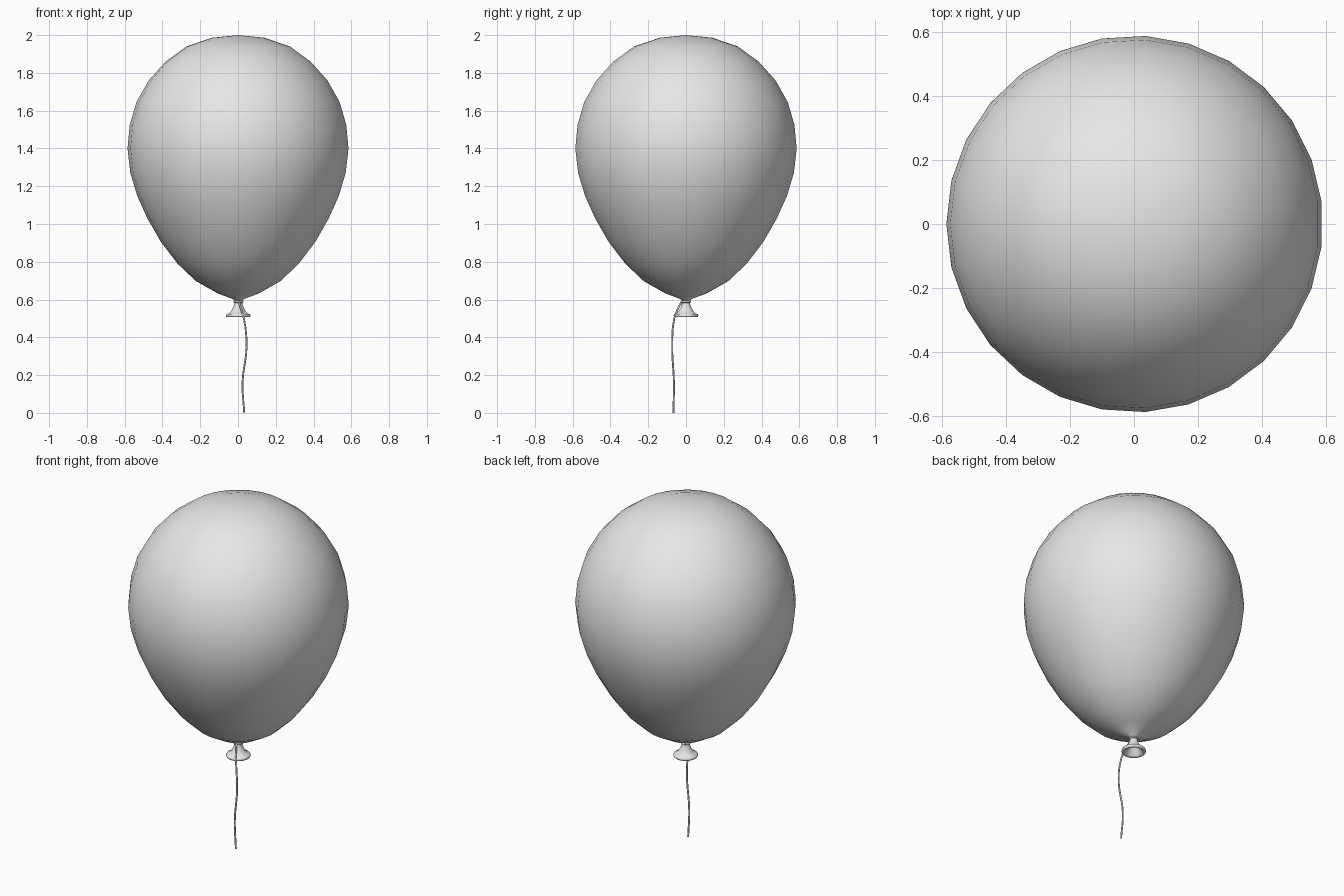
import bpy
import bmesh
from math import cos, sin, pi, tau

cube = bpy.data.objects.get("Cube")
if cube:
    bpy.data.objects.remove(cube, do_unlink=True)

grey = bpy.data.materials.new("light_grey")
grey.use_nodes = True
colour = (0.8, 0.8, 0.8, 1)
grey.diffuse_color = colour
grey.node_tree.nodes["Principled BSDF"].inputs["Base Color"].default_value = colour

SIDES = 27
CENTRE_X = 0.002


def add_object(name, data):
    obj = bpy.data.objects.new(name, data)
    bpy.context.collection.objects.link(obj)
    data.materials.append(grey)
    return obj


def lathe(name, profile, closed=False):
    """Turn (radius, height) points about the z axis; radius 0 makes a pole."""
    bm = bmesh.new()
    rings = []
    for r, z in profile:
        count = SIDES if r > 0 else 1
        angles = [pi + tau * i / SIDES for i in range(count)]
        rings.append([bm.verts.new((CENTRE_X + r * cos(a), r * sin(a), z)) for a in angles])
    pairs = list(zip(rings, rings[1:]))
    if closed:
        pairs.append((rings[-1], rings[0]))
    for upper, lower in pairs:
        for i in range(SIDES):
            j = (i + 1) % SIDES
            corners = [upper[i % len(upper)], lower[i % len(lower)],
                       lower[j % len(lower)], upper[j % len(upper)]]
            bm.faces.new(list(dict.fromkeys(corners)))
    bmesh.ops.recalc_face_normals(bm, faces=bm.faces)
    for face in bm.faces:
        face.smooth = True
    mesh = bpy.data.meshes.new(name)
    bm.to_mesh(mesh)
    bm.free()
    return add_object(name, mesh)


# Inflated body, from the crown down to the neck
lathe("balloon_body", [
    (0, 2.0), (0.14, 1.986), (0.275, 1.94), (0.385, 1.86), (0.475, 1.76),
    (0.54, 1.645), (0.575, 1.525), (0.587, 1.4), (0.572, 1.27), (0.536, 1.15),
    (0.482, 1.03), (0.41, 0.905), (0.322, 0.79), (0.225, 0.698), (0.11, 0.633),
    (0.03, 0.603), (0.018, 0.59)])

# Flared mouth with a rolled lip and a hollow underside
lathe("balloon_mouth", [
    (0.02, 0.6), (0.021, 0.58), (0.027, 0.56), (0.038, 0.54), (0.05, 0.526),
    (0.062, 0.523), (0.066, 0.515), (0.062, 0.507), (0.052, 0.507),
    (0.044, 0.515), (0.03, 0.54), (0.014, 0.56), (0, 0.565)])

# Loop of string tied round the neck
lathe("string_loop", [
    (0.022 + 0.005 * cos(tau * i / 8), 0.588 + 0.005 * sin(tau * i / 8))
    for i in range(8)], closed=True)

# Hanging string
curve = bpy.data.curves.new("string", "CURVE")
curve.dimensions = "3D"
curve.bevel_depth = 0.005
curve.bevel_resolution = 2
curve.resolution_u = 6
curve.use_fill_caps = True
path = [(0.005, -0.024, 0.588), (0.022, -0.052, 0.53), (0.033, -0.064, 0.49),
        (0.045, -0.073, 0.35), (0.024, -0.064, 0.16), (0.033, -0.067, 0)]
spline = curve.splines.new("BEZIER")
spline.bezier_points.add(len(path) - 1)
for point, co in zip(spline.bezier_points, path):
    point.co = co
    point.handle_left_type = point.handle_right_type = "AUTO"
add_object("string", curve)
